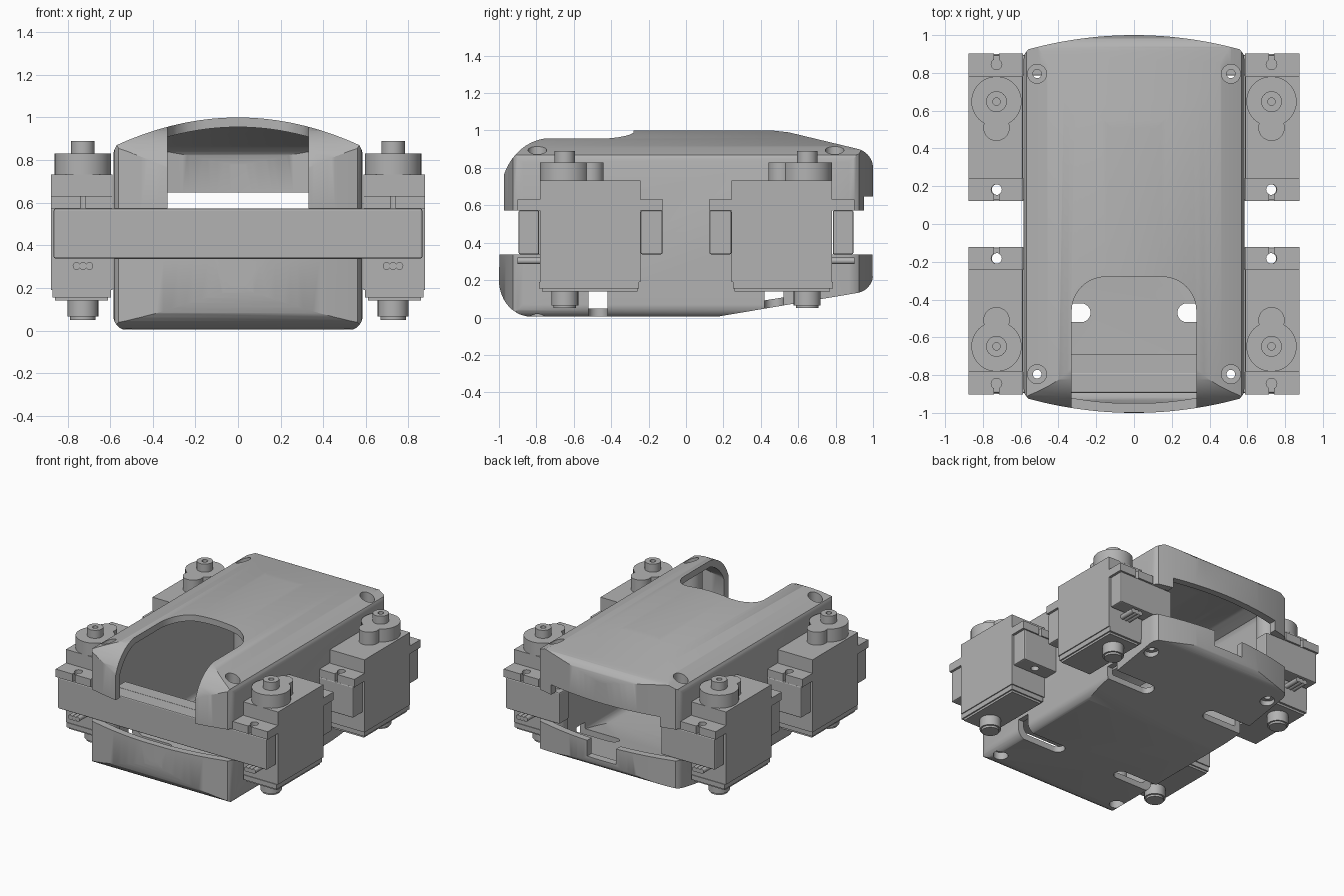
import bpy, bmesh
from math import cos, sin, radians
from mathutils import Matrix, Vector

cube = bpy.data.objects.get("Cube")
if cube:
    bpy.data.objects.remove(cube)

grey = bpy.data.materials.new("plain grey")
grey.use_nodes = True
colour = (0.45, 0.45, 0.45, 1)
grey.diffuse_color = colour
grey.node_tree.nodes["Principled BSDF"].inputs["Base Color"].default_value = colour


# ---- helpers
def finish(name, bm):
    bmesh.ops.recalc_face_normals(bm, faces=bm.faces)
    mesh = bpy.data.meshes.new(name)
    bm.to_mesh(mesh)
    bm.free()
    mesh.materials.append(grey)
    ob = bpy.data.objects.new(name, mesh)
    bpy.context.collection.objects.link(ob)
    return ob


def prism(name, pts, axis, lo, hi):
    """Extrude a 2D outline along axis x, y or z."""
    place = {"x": lambda a, b: (lo, a, b), "y": lambda a, b: (a, lo, b),
             "z": lambda a, b: (a, b, lo)}[axis]
    bm = bmesh.new()
    face = bm.faces.new([bm.verts.new(place(a, b)) for a, b in pts])
    ext = bmesh.ops.extrude_face_region(bm, geom=[face])
    move = Vector([hi - lo if k == axis else 0 for k in "xyz"])
    bmesh.ops.translate(bm, vec=move,
                        verts=[v for v in ext["geom"] if isinstance(v, bmesh.types.BMVert)])
    return finish(name, bm)


def box(name, x, y, z, bevel=0):
    ob = prism(name, [(x[0], y[0]), (x[1], y[0]), (x[1], y[1]), (x[0], y[1])], "z", *z)
    if bevel:
        mod = ob.modifiers.new("edge", "BEVEL")
        mod.width, mod.segments = bevel, 2
        apply(ob, mod)
    return ob


def arc(cx, cy, rx, ry, a0, a1, n=12):
    steps = [radians(a0 + (a1 - a0) * i / n) for i in range(n + 1)]
    return [(cx + rx * cos(t), cy + ry * sin(t)) for t in steps]


def rod(name, x, y, r, z, n=32):
    return prism(name, arc(x, y, r, r, 0, 360, n)[:-1], "z", *z)


def apply(ob, mod):
    bpy.ops.object.select_all(action="DESELECT")
    bpy.context.view_layer.objects.active = ob
    ob.select_set(True)
    bpy.ops.object.modifier_apply(modifier=mod.name)


def combine(ob, other, op="DIFFERENCE"):
    mod = ob.modifiers.new("cut", "BOOLEAN")
    mod.operation, mod.solver, mod.object = op, "EXACT", other
    apply(ob, mod)
    bpy.data.objects.remove(other)
    return ob


def mirror(ob, in_x=True, in_y=True):
    mod = ob.modifiers.new("mirror", "MIRROR")
    mod.use_axis = (in_x, in_y, False)
    mod.use_mirror_merge = False
    apply(ob, mod)
    return ob


def smooth(ob):
    bpy.ops.object.select_all(action="DESELECT")
    bpy.context.view_layer.objects.active = ob
    ob.select_set(True)
    bpy.ops.object.shade_smooth_by_angle(angle=radians(32))


# ---- body: side, front and plan outlines intersected
W = 0.585
side = (arc(-0.83, 0.2, 0.17, 0.195, 270, 180) + arc(-0.72, 0.66, 0.27, 0.3, 180, 90)
        + [(-0.45, 0.965), (-0.3, 1.0), (0.46, 1.0), (0.55, 0.99)]
        + arc(0.89, 0.8, 0.11, 0.105, 75, 0) + arc(0.9, 0.23, 0.1, 0.1, 0, -80) + [(0.17, 0.005)])
section = (arc(-W + 0.07, 0.07, 0.07, 0.07, 180, 270) + arc(W - 0.07, 0.07, 0.07, 0.07, 270, 360)
           + [(W, 0.83), (W - 0.005, 0.85)]
           + [(x / 20 * 0.57, 1 - 0.4 * (x / 20 * 0.57) ** 2) for x in range(20, -21, -1)]
           + [(0.005 - W, 0.85), (-W, 0.83)])
bow = [(x / 16 * 0.56, 1 - 0.24 * (x / 16 * 0.56) ** 2) for x in range(16, -17, -1)]
half_plan = [(W, 0.87), (W - 0.006, 0.9)] + bow + [(0.006 - W, 0.9), (-W, 0.87)]
plan = half_plan + [(-x, -y) for x, y in half_plan]

shell = prism("body_shell", side, "x", -0.7, 0.7)
combine(shell, prism("section_cutter", section, "y", -1.1, 1.1), "INTERSECT")
combine(shell, prism("plan_cutter", plan, "z", -0.1, 1.1), "INTERSECT")

# hollow inside, leaving screw posts in the corners
cavity = finish("cavity", bmesh.new())
cavity.data = shell.data.copy()
cavity.data.transform(Matrix.Translation((0, 0, 0.5)) @ Matrix.Diagonal((0.925, 0.95, 0.91, 1))
                      @ Matrix.Translation((0, 0, -0.5)))
posts = mirror(rod("posts", 0.513, 0.795, 0.075, (-0.1, 1.1)))
combine(cavity, posts)
combine(shell, cavity)

# hatch in the top front
hatch = ([(-0.33, -1.1), (0.33, -1.1)] + arc(0.15, -0.46, 0.18, 0.18, 0, 90)
         + arc(-0.15, -0.46, 0.18, 0.18, 90, 180))
combine(shell, prism("hatch_cutter", hatch, "z", 0.5, 1.1))

# gaps at both ends, raised and notched at the back
combine(shell, mirror(box("gap_cutter", (-0.7, 0.7), (0.78, 1.1), (0.337, 0.573)), False, True))
combine(shell, box("back_window", (-0.45, 0.45), (0.86, 1.1), (0.4, 0.648)))
combine(shell, box("back_notch", (-0.12, 0.12), (0.86, 1.1), (0.22, 0.45)))

# rounded slots in the floor that run up the sides
slot = arc(0.28, 0.47, 0.05, 0.05, 90, 270) + [(0.7, 0.42), (0.7, 0.52)]
combine(shell, mirror(prism("slot_cutter", slot, "z", -0.1, 0.14)))

# screw holes with counterbores
combine(shell, mirror(rod("screw_cutter", 0.513, 0.795, 0.023, (-0.2, 1.2), 20)))
for y, low, high in ((-0.795, 0.06, 0.82), (0.795, 0.14, 0.77)):
    for z in ((-0.2, low), (high, 1.2)):
        combine(shell, mirror(rod("bore_cutter", 0.513, y, 0.05, z), True, False))
smooth(shell)

# ---- brackets that carry the drive units
front_bar = box("front_bar", (-0.865, 0.865), (-0.895, -0.785), (0.338, 0.572), 0.008)
combine(front_bar, mirror(rod("bar_hole", 0.513, -0.795, 0.023, (0, 1), 20), True, False))
box("front_bar_back", (-0.45, 0.45), (-0.79, -0.69), (0.338, 0.572))
mirror(box("rear_bracket", (0.42, 0.865), (0.785, 0.895), (0.338, 0.572), 0.008), True, False)
inner = box("inner_bracket", (0.56, 0.865), (-0.242, -0.125), (0.338, 0.572), 0.008)
combine(inner, rod("bracket_hole", 0.725, -0.182, 0.028, (0, 1), 20))
mirror(inner)

# ---- drive units, one built and mirrored to four corners
CX, CY = 0.728, -0.648
mirror(box("motor_case", (0.59, 0.877), (-0.78, -0.242), (0.19, 0.733)))
mirror(box("motor_case_foot", (0.597, 0.87), (-0.785, -0.25), (0.155, 0.19)))
mirror(box("motor_base_plate", (0.61, 0.86), (-0.77, -0.26), (0.14, 0.155)))

flange = box("motor_flange", (0.588, 0.877), (-0.902, -0.122), (0.573, 0.632))
for y, end in ((-0.845, -0.95), (-0.182, -0.08)):
    combine(flange, rod("flange_hole", CX, y, 0.028, (0.5, 0.7), 20))
    combine(flange, box("flange_slot", (CX - 0.012, CX + 0.012), sorted((y, end)), (0.5, 0.7)))
mirror(flange)

cover = rod("gear_cover", CX, CY, 0.133, (0.733, 0.83), 40)
combine(cover, rod("cover_lobe", CX, -0.51, 0.07, (0.733, 0.83)), "UNION")
shaft = rod("output_shaft", CX, CY, 0.055, (0.83, 0.89))
combine(shaft, rod("shaft_hole", CX, CY, 0.02, (0.85, 1), 16))
boss = rod("lower_boss", CX, CY, 0.072, (0.065, 0.14))
boss_tip = rod("lower_boss_tip", CX, CY, 0.06, (0.05, 0.065))
for part in (cover, shaft, boss, boss_tip):
    smooth(mirror(part))

# three-wire lead on the outer end
for i in (-1, 0, 1):
    x = CX + i * 0.03
    wire = prism("lead_wire", arc(x, 0.303, 0.018, 0.018, 0, 360, 12)[:-1], "y", -0.9, -0.77)
    smooth(mirror(wire))
